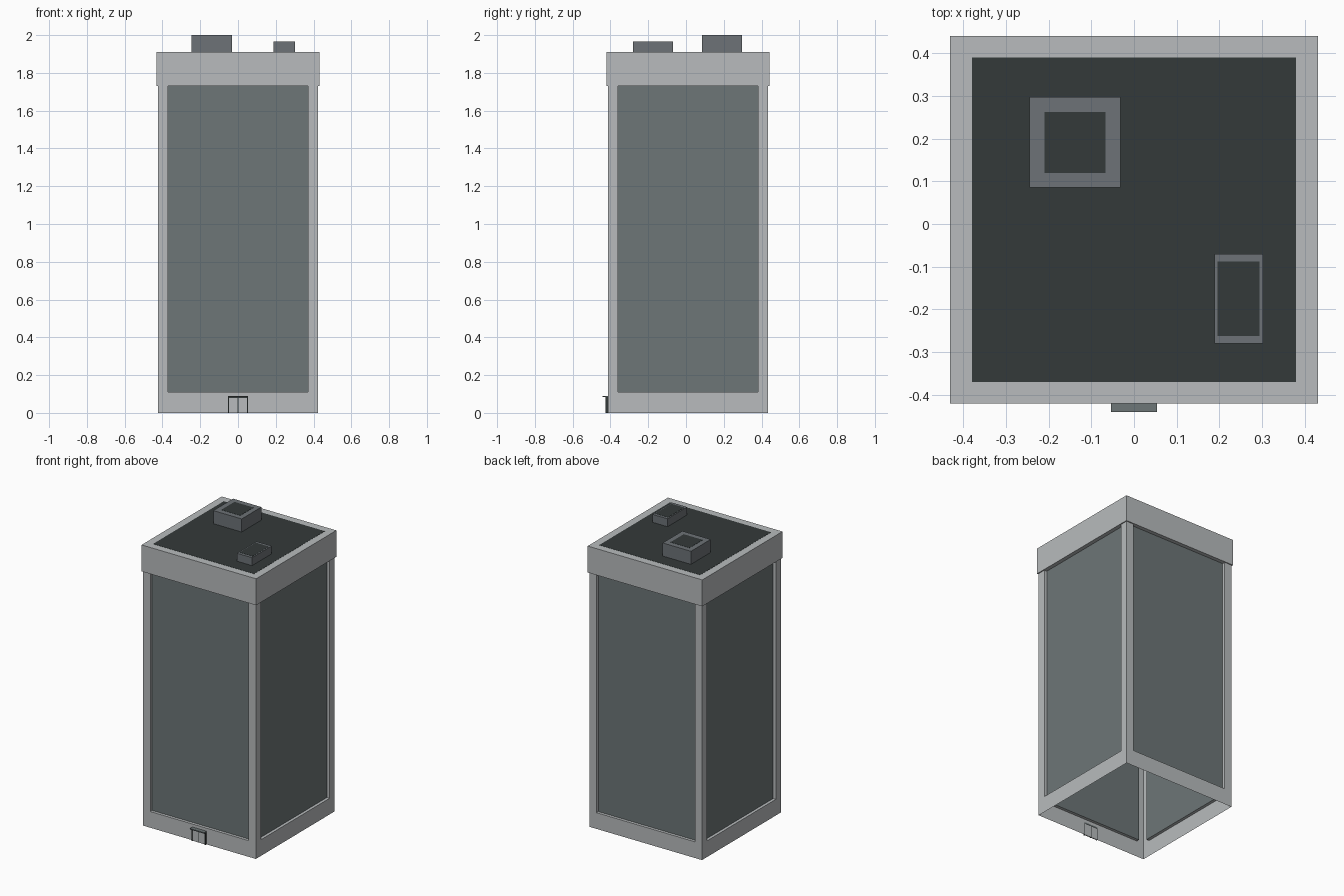
import bpy, bmesh
from mathutils import Matrix

if "Cube" in bpy.data.objects:
    bpy.data.objects.remove(bpy.data.objects["Cube"])

def mat(name, c):
    m = bpy.data.materials.new(name)
    m.diffuse_color = (*c, 1)
    m.use_nodes = True
    m.node_tree.nodes["Principled BSDF"].inputs["Base Color"].default_value = m.diffuse_color
    return m

STONE = mat("pale concrete", (0.48, 0.50, 0.51))
GLASS = mat("grey glass", (0.153, 0.181, 0.184))
ROOF = mat("dark roofing", (0.034, 0.042, 0.042))
UNIT = mat("grey metal", (0.153, 0.171, 0.184))

CY = 0.01                       # centre of the tower in y
BODY, WIN, DEEP = 0.424, 0.37, 0.404
BAND, BAND_Z, TOP, SILL = 0.431, 1.73, 1.91, 0.11

def finish(name, bm, m):
    bmesh.ops.remove_doubles(bm, verts=bm.verts, dist=1e-5)
    me = bpy.data.meshes.new(name)
    bm.to_mesh(me)
    bm.free()
    me.materials.append(m)
    ob = bpy.data.objects.new(name, me)
    bpy.context.collection.objects.link(ob)
    return ob

def quad(bm, *pts):
    return bm.faces.new([bm.verts.new(p) for p in pts])

def box(name, x0, x1, y0, y1, z0, z1, m):
    bm = bmesh.new()
    bmesh.ops.create_cube(bm, size=1)
    for v in bm.verts:
        v.co = (x1 if v.co.x > 0 else x0, y1 if v.co.y > 0 else y0, z1 if v.co.z > 0 else z0)
    return finish(name, bm, m)

def four_sides(bm):
    # repeat the front facade around the tower axis
    geo = list(bm.faces)
    for i in (1, 2, 3):
        d = bmesh.ops.duplicate(bm, geom=geo)
        vs = [g for g in d["geom"] if isinstance(g, bmesh.types.BMVert)]
        bmesh.ops.rotate(bm, verts=vs, cent=(0, 0, 0), matrix=Matrix.Rotation(i * 1.5707963268, 3, 'Z'))
    bmesh.ops.translate(bm, verts=bm.verts, vec=(0, CY, 0))

# frame: base strip, corner posts and window reveals, open underneath
bm = bmesh.new()
f, g = -BODY, -DEEP
quad(bm, (-BODY, f, 0), (BODY, f, 0), (BODY, f, SILL), (-BODY, f, SILL))
quad(bm, (-BODY, f, SILL), (-WIN, f, SILL), (-WIN, f, BAND_Z), (-BODY, f, BAND_Z))
quad(bm, (WIN, f, SILL), (BODY, f, SILL), (BODY, f, BAND_Z), (WIN, f, BAND_Z))
quad(bm, (-WIN, f, SILL), (WIN, f, SILL), (WIN, g, SILL), (-WIN, g, SILL))
quad(bm, (-WIN, f, SILL), (-WIN, g, SILL), (-WIN, g, BAND_Z), (-WIN, f, BAND_Z))
quad(bm, (WIN, g, SILL), (WIN, f, SILL), (WIN, f, BAND_Z), (WIN, g, BAND_Z))
four_sides(bm)
finish("tower_frame", bm, STONE)

# recessed glass walls
bm = bmesh.new()
quad(bm, (-WIN, g, SILL), (WIN, g, SILL), (WIN, g, BAND_Z), (-WIN, g, BAND_Z))
four_sides(bm)
finish("glass_walls", bm, GLASS)

# top band with its underside lip and roof rim
bm = bmesh.new()
b, r = BAND, 0.38
quad(bm, (-b, -b, BAND_Z), (b, -b, BAND_Z), (b, -b, TOP), (-b, -b, TOP))
quad(bm, (-DEEP, g, BAND_Z), (DEEP, g, BAND_Z), (b, -b, BAND_Z), (-b, -b, BAND_Z))
quad(bm, (-b, -b, TOP), (b, -b, TOP), (r, -r, TOP), (-r, -r, TOP))
four_sides(bm)
finish("top_band", bm, STONE)

# roof deck
box("roof_deck", -r, r, CY - r, CY + r, TOP - 0.002, TOP + 0.001, ROOF)

# rooftop units with dark tops
for name, x0, x1, y0, y1, z, ix, iy in (
        ("large_roof_unit", -0.245, -0.032, 0.085, 0.297, 2.0, 0.035, 0.035),
        ("small_roof_unit", 0.188, 0.302, -0.28, -0.07, 1.965, 0.008, 0.018)):
    box(name, x0, x1, y0, y1, TOP, z, UNIT)
    box(name + "_top", x0 + ix, x1 - ix, y0 + iy, y1 - iy, z - 0.002, z + 0.001, ROOF)

# entrance: double door, dark frame and canopy
wall = CY - BODY
for s in (-1, 1):
    xs = sorted((s * 0.002, s * 0.048))
    box("door_leaf", *xs, wall - 0.006, wall, 0, 0.078, STONE)
    xs = sorted((s * 0.048, s * 0.053))
    box("door_jamb", *xs, wall - 0.012, wall, 0, 0.083, ROOF)
box("door_divider", -0.002, 0.002, wall - 0.008, wall, 0, 0.078, ROOF)
box("door_head", -0.048, 0.048, wall - 0.012, wall, 0.078, 0.083, ROOF)
box("canopy", -0.054, 0.054, -0.441, wall, 0.083, 0.09, GLASS)
